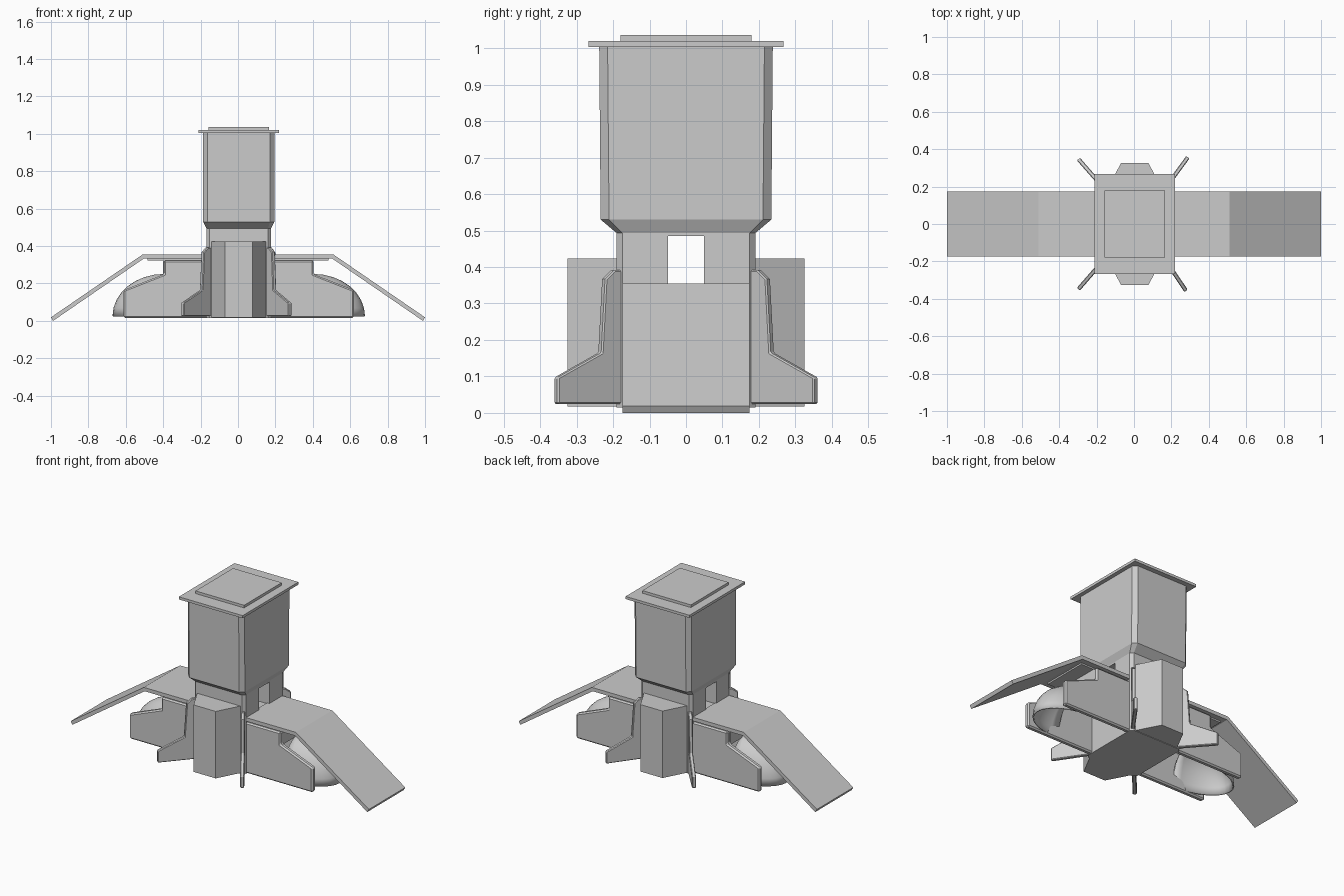
import bpy, bmesh, math
from mathutils import Vector

if "Cube" in bpy.data.objects:
    bpy.data.objects.remove(bpy.data.objects["Cube"])

CX = 0.004  # tower centre in x


def finish(name, bm):
    bmesh.ops.recalc_face_normals(bm, faces=bm.faces)
    me = bpy.data.meshes.new(name)
    bm.to_mesh(me)
    bm.free()
    ob = bpy.data.objects.new(name, me)
    bpy.context.collection.objects.link(ob)
    return ob


def loft(name, rings):
    """Solid skinned through rings with equal point counts."""
    bm = bmesh.new()
    rows = [[bm.verts.new(p) for p in r] for r in rings]
    n = len(rows[0])
    for a, b in zip(rows, rows[1:]):
        for i in range(n):
            j = (i + 1) % n
            bm.faces.new((a[i], a[j], b[j], b[i]))
    bm.faces.new(rows[0][::-1])
    bm.faces.new(rows[-1])
    return finish(name, bm)


def box(name, x0, x1, y0, y1, z0, z1):
    return loft(name, [[(x0, y0, z), (x1, y0, z), (x1, y1, z), (x0, y1, z)] for z in (z0, z1)])


def octagon(hx, hy, c, z):
    """Rectangle with chamfered corners."""
    pts = [(hx, -hy + c), (hx, hy - c), (hx - c, hy), (-hx + c, hy),
           (-hx, hy - c), (-hx, -hy + c), (-hx + c, -hy), (hx - c, -hy)]
    return [(CX + x, y, z) for x, y in pts]


def slab(name, profile, origin, along, thick, bevel=0.0):
    """Upright plate: 2D (distance, z) profile laid along a plan direction."""
    d = Vector((along[0], along[1], 0)).normalized()
    n = Vector((-d.y, d.x, 0))
    o = Vector((origin[0], origin[1], 0))
    rings = [[o + d * u + Vector((0, 0, z)) + n * s for u, z in profile]
             for s in (-thick / 2, thick / 2)]
    ob = loft(name, rings)
    if bevel:
        m = ob.modifiers.new("edge", 'BEVEL')
        m.width = bevel
        m.segments = 1
        m.limit_method = 'ANGLE'
        m.angle_limit = math.radians(60)
    return ob


# Tower: shaft, flare and upper room, with a passage cut through
tower = loft("tower", [octagon(0.172, 0.19, 0.016, 0.015),
                       octagon(0.172, 0.19, 0.016, 0.493),
                       octagon(0.19, 0.234, 0.023, 0.53),
                       octagon(0.19, 0.238, 0.023, 1.005)])
cutter = box("passage_cutter", -0.4, 0.4, -0.05, 0.05, 0.35, 0.485)
cutter.hide_render = True
cut = tower.modifiers.new("passage", 'BOOLEAN')
cut.object = cutter
cut.operation = 'DIFFERENCE'
cut.solver = 'EXACT'
bpy.context.view_layer.objects.active = tower
bpy.ops.object.modifier_apply(modifier="passage")
bpy.data.objects.remove(cutter)

# Roof
box("roof_slab", CX - 0.214, CX + 0.214, -0.267, 0.267, 1.004, 1.02)
box("roof_panel", CX - 0.163, CX + 0.163, -0.18, 0.18, 1.02, 1.036)

# Front and back buttresses
for s, tag in ((-1, "front"), (1, "back")):
    plan = [(-0.145, 0.18), (-0.145, 0.19), (-0.074, 0.325),
            (0.074, 0.325), (0.145, 0.19), (0.145, 0.18)]
    loft(tag + "_buttress", [[(CX + x, s * y, z) for x, y in plan] for z in (0.018, 0.424)])

# Diagonal corner fins
for i, tip in enumerate([(0.288, 0.357), (-0.297, 0.347), (-0.297, -0.348), (0.278, -0.357)]):
    sx, sy = math.copysign(1, tip[0]), math.copysign(1, tip[1])
    root = (CX + sx * 0.155, sy * 0.18)
    d = Vector((tip[0] - root[0], tip[1] - root[1]))
    L = d.length
    prof = [(0, 0.025), (L, 0.025), (L, 0.097), (0.32 * L, 0.165),
            (0.26 * L, 0.367), (0.12 * L, 0.392), (0, 0.392)]
    slab("corner_fin_%d" % (i + 1), prof, root, d, 0.022, 0.004)

# Wings: walkway and ramp, side walls, rounded end
for s, tag in ((1, "right"), (-1, "left")):
    path = [(0.16, 0.355), (0.51, 0.355), (1.0, 0.019), (0.989, 0.0),
            (0.504, 0.333), (0.16, 0.333)]
    loft(tag + "_ramp", [[(s * x, y, z) for x, z in path] for y in (-0.174, 0.174)])

    x0, x1 = sorted((s * 0.17, s * 0.485))
    box(tag + "_walkway_support", x0, x1, -0.14, 0.14, 0.324, 0.334)

    for sy, side in ((-1, "front"), (1, "back")):
        wall = [(0.15, 0.016), (0.615, 0.016), (0.615, 0.165),
                (0.40, 0.25), (0.40, 0.324), (0.15, 0.324)]
        slab(tag + "_" + side + "_wall", wall, (CX, sy * 0.155), (s, 0), 0.032, 0.008)

    x0, x1 = sorted((s * 0.385, s * 0.40))
    box(tag + "_inner_panel", x0, x1, -0.145, 0.145, 0.24, 0.33)

    # Quarter-ellipsoid end shell, open underneath
    bm = bmesh.new()
    bmesh.ops.create_uvsphere(bm, u_segments=32, v_segments=16, radius=1)
    gone = [v for v in bm.verts if v.co.z < -0.01 or v.co.x * s < -0.01]
    bmesh.ops.delete(bm, geom=gone, context='VERTS')
    for v in bm.verts:
        v.co = (s * 0.40 + CX + v.co.x * 0.275, v.co.y * 0.155, 0.025 + v.co.z * 0.226)
    dome = finish(tag + "_rounded_end", bm)
    for p in dome.data.polygons:
        p.use_smooth = True
    th = dome.modifiers.new("shell", 'SOLIDIFY')
    th.thickness = 0.008
